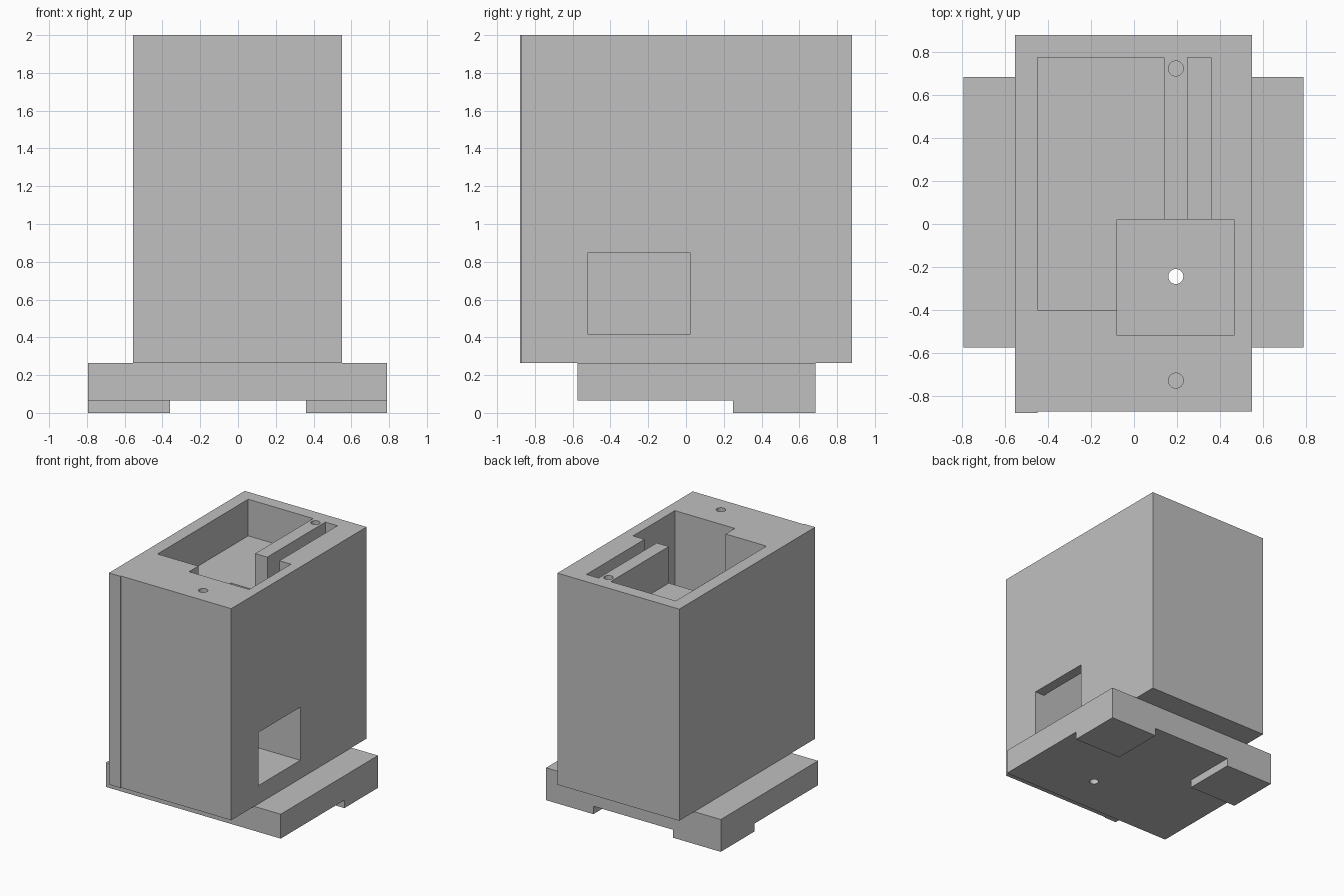
import bpy

cube = bpy.data.objects.get("Cube")
if cube:
    bpy.data.objects.remove(cube, do_unlink=True)

# Single plain material
grey = bpy.data.materials.new("plain_grey")
grey.use_nodes = True
colour = (0.53, 0.53, 0.53, 1)
grey.diffuse_color = colour
grey.node_tree.nodes["Principled BSDF"].inputs["Base Color"].default_value = colour


def box(name, x, y, z):
    """Box spanning the given (min, max) ranges."""
    bpy.ops.mesh.primitive_cube_add(size=1, location=[sum(r) / 2 for r in (x, y, z)])
    obj = bpy.context.object
    obj.name = name
    obj.scale = [r[1] - r[0] for r in (x, y, z)]
    bpy.ops.object.transform_apply(location=True, rotation=False, scale=True)
    obj.data.materials.append(grey)
    return obj


def drill(name, x, y, z):
    """Upright round cutter spanning a height range."""
    bpy.ops.mesh.primitive_cylinder_add(vertices=32, radius=0.035, depth=z[1] - z[0],
                                        location=(x, y, sum(z) / 2))
    obj = bpy.context.object
    obj.name = name
    obj.data.materials.append(grey)
    return obj


def combine(target, tool, operation="DIFFERENCE"):
    """Apply a boolean and discard the tool object."""
    tool.hide_render = True
    mod = target.modifiers.new(tool.name, "BOOLEAN")
    mod.operation = operation
    mod.solver = "EXACT"
    mod.object = tool
    bpy.context.view_layer.objects.active = target
    bpy.ops.object.modifier_apply(modifier=mod.name)
    bpy.data.objects.remove(tool, do_unlink=True)


# Housing with its stepped front face
body = box("housing", (-0.555, 0.55), (-0.88, 0.88), (0.265, 2))
combine(body, box("front_step", (-0.45, 0.7), (-1, -0.873), (0.1, 2.2)))

# Shallow tray, side slot, deep shaft and side window
combine(body, box("tray", (-0.45, 0.14), (-0.4, 0.775), (1.7, 2.2)))
combine(body, box("slot", (0.25, 0.36), (-0.1, 0.775), (1.7, 2.2)))
combine(body, box("shaft", (-0.08, 0.465), (-0.52, 0.022), (0.415, 2.2)))
combine(body, box("window", (0.3, 0.7), (-0.52, 0.022), (0.415, 0.85)))

# Screw holes in the top rim
for y in (-0.73, 0.725):
    combine(body, drill("screw_hole", 0.195, y, (1.75, 2.2)))

# Base plate and its two rear feet
base = box("base_plate", (-0.795, 0.79), (-0.575, 0.685), (0.065, 0.265))
for name, x in (("right_foot", (-0.795, -0.36)), ("left_foot", (0.36, 0.79))):
    box(name, x, (0.25, 0.685), (0, 0.065))

# Drain hole through the shaft floor and the base
for part in (body, base):
    combine(part, drill("drain_hole", 0.195, -0.245, (-0.1, 0.6)))
